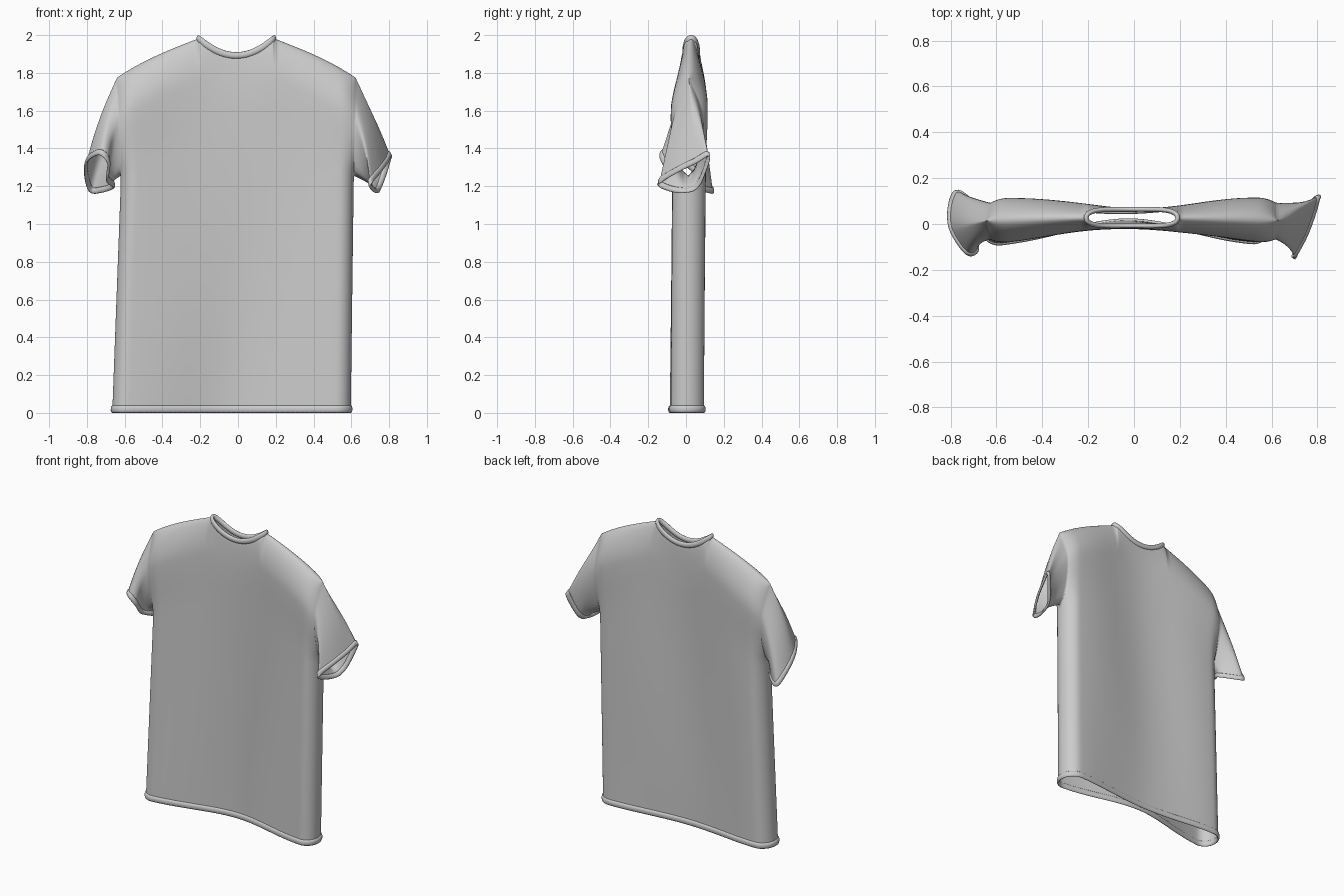
import bpy, bmesh, math
from mathutils import Vector

if "Cube" in bpy.data.objects:
    bpy.data.objects.remove(bpy.data.objects["Cube"])

K = 0.317                 # neck half-width as a fraction of the shirt half-width
ROWS, ARMPIT = 54, 0.70   # rows of cloth, height fraction of the armpit
ts = [1 - (1 - j / ROWS) ** 1.5 for j in range(ROWS + 1)]
JA = next(j for j, t in enumerate(ts) if t >= ARMPIT)
half = [K * math.sin(math.pi / 2 * i / 12) for i in range(12)] + [K]
half += [K + (1 - K) * math.sin(math.pi / 2 * i / 24) for i in range(1, 25)]
ss = [-s for s in reversed(half[1:])] + half
COLS = len(ss) - 1
IN, IP = 24, COLS - 24    # columns at the two neck corners


def lerp(pts, t):
    for (a, va), (b, vb) in zip(pts, pts[1:]):
        if t <= b:
            return va + (vb - va) * (t - a) / (b - a)
    return pts[-1][1]


def top(s):
    # height of the shoulder slope and the scooped neckline
    s = abs(s)
    if s <= K:
        return 1.892 + 0.090 * (s / K) ** 2
    w = (s - K) / (1 - K)
    return 1.982 - 0.165 * w - 0.042 * w ** 3


def cloth(side, j, i):
    # point on the front (-1) or back (+1) panel
    t, s = ts[j], ss[i]
    xl = lerp([(0, -0.665), (0.66, -0.622), (0.8, -0.62), (1, -0.64)], t)
    xr = lerp([(0, 0.597), (0.66, 0.612), (1, 0.622)], t)
    x = xl + (s + 1) / 2 * (xr - xl)
    tz = top(s)
    z = 0.02 + t * (tz - 0.02)
    # rounded sides, opening into the armholes above the armpit
    q = max(0, (abs(s) - 0.87) / 0.13)
    e = math.sqrt(max(0, 1 - q * q))
    v = (t - ts[JA]) / (1 - ts[JA])
    a = 0.8 * math.sqrt(max(0, math.sin(math.pi * v))) if 0 < v < 1 else 0
    e = math.sqrt(a * a + (1 - a * a) * e * e)
    # pinched in the middle, full at the sides and chest
    mid = 0.018 + 0.027 * min(1, t / 0.85)
    g = min(1, abs(s) / 0.92)
    h = mid + (0.088 - mid) * g * g * (3 - 2 * g)
    h = (h + 0.012 * math.exp(-((t - 0.87) / 0.1) ** 2) * s * s) * e
    neck = 0.036 * math.sqrt(max(0, 1 - (abs(s) / K) ** 6)) if abs(s) < K else 0
    f = math.sin(math.pi / 2 * min(1, max(0, tz - z) / 0.22)) ** 0.55
    yc = 0.028 + (0.012 * t - 0.025 - (0.008 * (1 - t) if s < 0 else 0)) * s * s
    fold = 0.006 * math.sin(7 * x - 2.2 * z + 1.5) * (1 - s * s) * f
    return Vector((x, yc + fold + side * (neck + (h - neck) * f), z))


def closed_spline(pts, n):
    # evenly indexed smooth loop through control points
    p, out = [Vector(c) for c in pts], []
    for k in range(n):
        u = k * len(p) / n
        i, r = int(u), u - int(u)
        a, b, c, d = (p[(i + o) % len(p)] for o in (-1, 0, 1, 2))
        out.append(0.5 * (2 * b + (c - a) * r + (2 * a - 5 * b + 4 * c - d) * r * r
                          + (3 * b - a - 3 * c + d) * r ** 3))
    return out


def grid(bm, rows, closed=False):
    vs = [[bm.verts.new(p) for p in r] for r in rows]
    n = len(rows[0])
    for a, b in zip(vs, vs[1:]):
        for i in range(n if closed else n - 1):
            k = (i + 1) % n
            bm.faces.new((a[i], a[k], b[k], b[i]))


def finish(bm, name):
    bmesh.ops.remove_doubles(bm, verts=bm.verts, dist=1e-4)
    bmesh.ops.recalc_face_normals(bm, faces=bm.faces)
    for f in bm.faces:
        f.smooth = True
    me = bpy.data.meshes.new(name)
    bm.to_mesh(me)
    bm.free()
    bpy.context.collection.objects.link(bpy.data.objects.new(name, me))


def trim(name, edge, inner, wide, thick):
    # flat-oval rolled edge: wide along the cloth, thin across it
    n, rings = len(edge), []
    for i in range(n):
        tan = (edge[(i + 1) % n] - edge[i - 1]).normalized()
        along = inner[i] - edge[i]
        along = (along - tan * along.dot(tan)).normalized()
        across = tan.cross(along)
        rings.append([edge[i] + along * wide * math.cos(w) + across * thick * math.sin(w)
                      for w in (math.tau * k / 10 for k in range(10))])
    bm = bmesh.new()
    grid(bm, rings + rings[:1], True)
    finish(bm, name)


def around(j, i0, i1):
    # loop across the front panel and back along the rear panel
    return [cloth(-1, j, i) for i in range(i0, i1 + 1)] + [cloth(1, j, i) for i in range(i1 - 1, i0, -1)]


# front and back panels
body = bmesh.new()
for side in (-1, 1):
    grid(body, [[cloth(side, j, i) for i in range(COLS + 1)] for j in range(ROWS + 1)])

# sleeves: lofted from each armhole to its twisted cuff (underarm, front, top, back)
cuffs = {
    "right": (COLS, [(.735, 0, 1.178), (.71, -.09, 1.19), (.70, -.14, 1.225), (.75, -.05, 1.285),
                     (.787, .05, 1.335), (.803, .117, 1.37), (.78, .10, 1.29), (.75, .06, 1.205)]),
    "left": (0, [(-.66, .04, 1.205), (-.69, -.04, 1.24), (-.685, -.115, 1.33), (-.73, -.125, 1.38),
                 (-.795, -.03, 1.345), (-.805, .06, 1.27), (-.78, .138, 1.185), (-.73, .12, 1.18)]),
}
for name, (col, pts) in cuffs.items():
    hole = [cloth(-1, j, col) for j in range(JA, ROWS + 1)]
    hole += [cloth(1, j, col) for j in range(ROWS - 1, JA, -1)]
    cuff = closed_spline(pts, len(hole))
    out = 1 if col else -1
    rings = []
    for k in range(15):
        r = k / 14
        puff = Vector((out * 0.014 * math.sin(math.pi * r), 0, 0))
        rings.append([a.lerp(b, r) + puff for a, b in zip(hole, cuff)])
    grid(body, rings, True)
    trim(name + "_cuff", cuff, rings[-2], 0.016, 0.008)
finish(body, "shirt_body")

# rolled hem and collar
trim("bottom_hem", around(0, 0, COLS), around(1, 0, COLS), 0.02, 0.009)
edge = around(ROWS, IN, IP)
trim("collar", edge, [p - Vector((0, 0, 0.1)) for p in edge], 0.018, 0.011)
